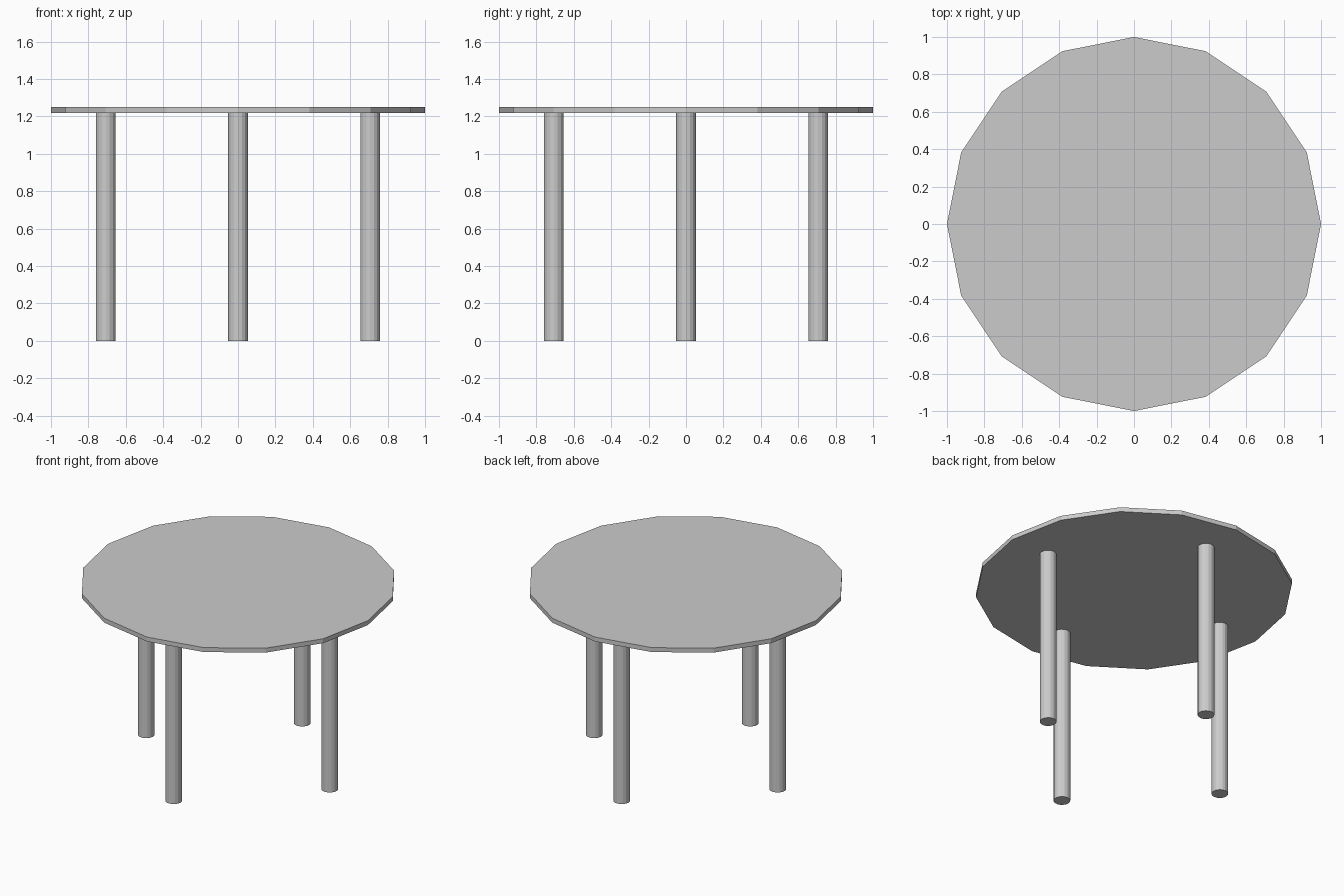
import bpy
import math

if "Cube" in bpy.data.objects:
    bpy.data.objects.remove(bpy.data.objects["Cube"])

SIDES = 16
TOP_Z, UNDERSIDE_Z = 1.25, 1.219
LEG_RADIUS, LEG_OFFSET = 0.053, 0.707


def cylinder(name, radius, z0, z1, x=0.0, y=0.0):
    bpy.ops.mesh.primitive_cylinder_add(
        vertices=SIDES, radius=radius, depth=z1 - z0,
        location=(x, y, (z0 + z1) / 2))
    obj = bpy.context.object
    obj.name = name
    return obj


# Faceted round tabletop
cylinder("tabletop", 1.0, UNDERSIDE_Z, TOP_Z)

# Four legs, one on each axis
for i, side in enumerate(("right", "back", "left", "front")):
    a = i * math.pi / 2
    cylinder(side + "_leg", LEG_RADIUS, 0.0, UNDERSIDE_Z,
             LEG_OFFSET * math.cos(a), LEG_OFFSET * math.sin(a))
